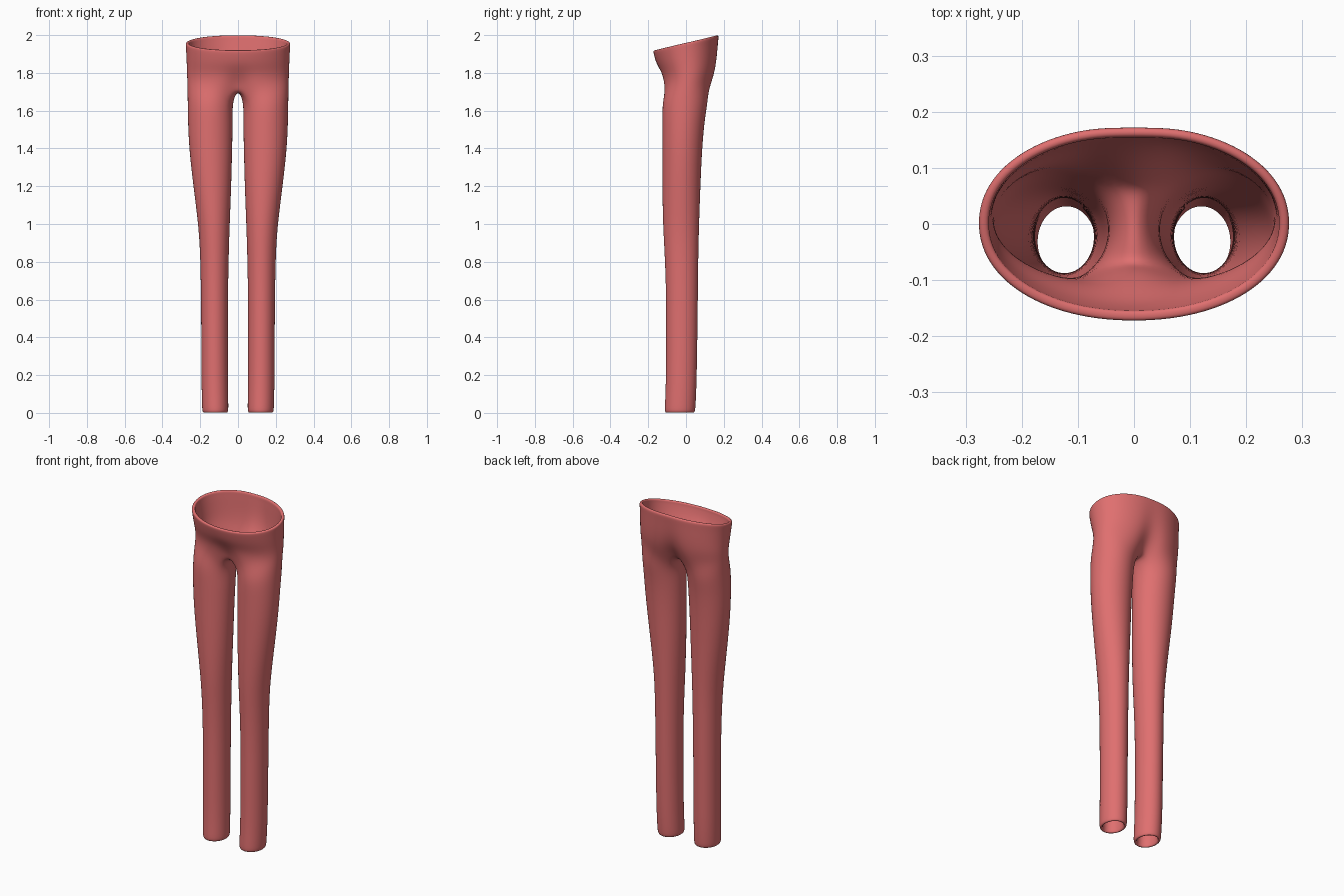
import bpy, bmesh, math

if "Cube" in bpy.data.objects:
    bpy.data.objects.remove(bpy.data.objects["Cube"])

N = 16          # points around one leg
GROW = 1.025    # offsets the shrink of subdivision

# Leg rings: height, inner x, outer x, front y, back y
LEG = [(0.0, .052, .188, -.112, .047), (.03, .051, .19, -.112, .05),
       (.15, .053, .193, -.106, .056), (.4, .054, .194, -.105, .06),
       (.65, .053, .196, -.105, .063), (.85, .049, .2, -.113, .065),
       (1.0, .044, .21, -.122, .069), (1.2, .036, .236, -.125, .076),
       (1.4, .031, .259, -.125, .085), (1.55, .028, .265, -.125, .098),
       (1.65, .03, .266, -.125, .116)]

# Torso rows: height, half width, front y, back y, front dip, back dip, slant
TORSO = [(1.74, .267, -.126, .145, .04, .06, 0.0),
         (1.80, .269, -.132, .162, .012, .03, .01),
         (1.86, .271, -.155, .17, 0.0, .014, .03),
         (1.92, .274, -.168, .173, 0.0, .007, .06),
         (1.945, .276, -.172, .175, 0.0, .005, .072),
         (1.96, .276, -.172, .175, 0.0, .004, .08)]

bm = bmesh.new()


def leg_ring(z, x0, x1, y0, y1):
    ring = []
    for i in range(N):
        t = math.pi + math.tau * i / N
        ring.append(bm.verts.new(((x0 + x1) / 2 + (x1 - x0) / 2 * GROW * math.cos(t),
                                  (y0 + y1) / 2 + (y1 - y0) / 2 * GROW * math.sin(t), z)))
    return ring


def torso_row(count, z, a, y0, y1, dip_front, dip_back, slant):
    row = []
    for k in range(count):
        t = math.pi * k / (count - 1)
        s, c = math.sin(t), math.cos(t)
        x = 0.0 if k in (0, count - 1) else a * 1.01 * s ** .95
        y = (y0 + y1) / 2 - (y1 - y0) / 2 * 1.01 * math.copysign(abs(c) ** .95, c)
        near = math.exp(-(x / .05) ** 2)
        y += near * (dip_front if c > 0 else -dip_back)
        row.append(bm.verts.new((x, y, z - slant * c / 2)))
    return row


def skin(low, high, closed):
    n = len(low)
    for i in range(n if closed else n - 1):
        j = (i + 1) % n
        bm.faces.new((low[i], low[j], high[j], high[i]))


# Leg tube
rings = [leg_ring(*r) for r in LEG]
for low, high in zip(rings, rings[1:]):
    skin(low, high, True)

# Crotch strip between the inner thigh and the centre line
top = rings[-1]
inner = [top[i % N] for i in range(N - 2, N + 3)]
heights = (1.73, 1.718, 1.712, 1.715, 1.722)
middle = [bm.verts.new((0, v.co.y * .95, h)) for v, h in zip(inner, heights)]
skin(inner, middle, False)

# Hips and waist
row = [middle[-1]] + top[2:N - 1] + [middle[0]]
for params in TORSO:
    upper = torso_row(len(row), *params)
    skin(row, upper, False)
    row = upper

mesh = bpy.data.meshes.new("trousers")
bm.to_mesh(mesh)
bm.free()
trousers = bpy.data.objects.new("trousers", mesh)
bpy.context.collection.objects.link(trousers)

red = bpy.data.materials.new("soft red cloth")
red.diffuse_color = (.74, .16, .16, 1)
red.use_nodes = True
red.node_tree.nodes["Principled BSDF"].inputs["Base Color"].default_value = red.diffuse_color
mesh.materials.append(red)
for p in mesh.polygons:
    p.use_smooth = True

# Second leg, cloth thickness and smoothing
mirror = trousers.modifiers.new("mirror", 'MIRROR')
mirror.use_clip = True
mirror.merge_threshold = .0005
cloth = trousers.modifiers.new("thickness", 'SOLIDIFY')
cloth.thickness = .018
cloth.offset = -1
smooth = trousers.modifiers.new("smooth", 'SUBSURF')
smooth.levels = smooth.render_levels = 2
